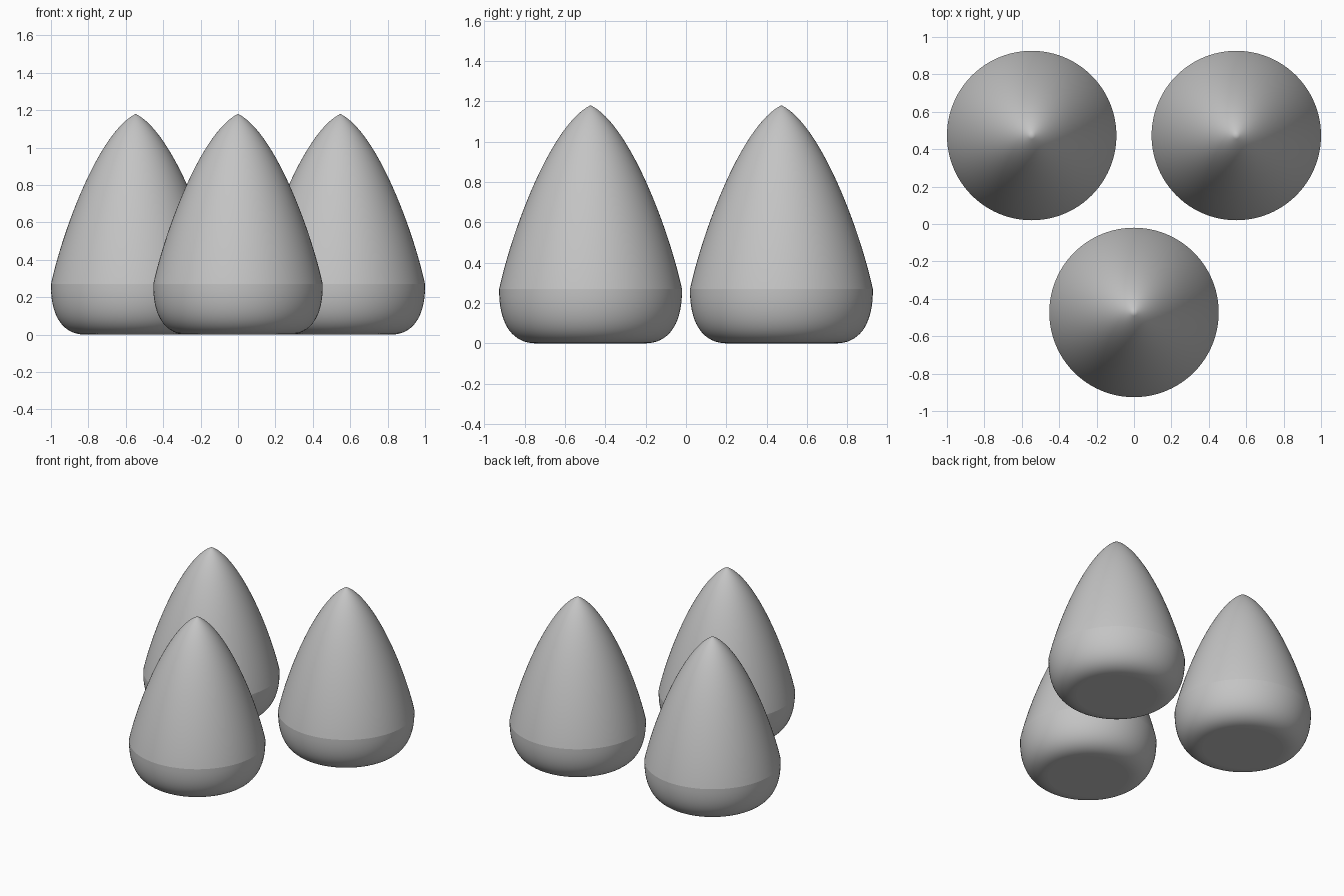
import bpy, bmesh, math
from mathutils import Vector
from mathutils.geometry import interpolate_bezier

if "Cube" in bpy.data.objects:
    bpy.data.objects.remove(bpy.data.objects["Cube"])

SEGMENTS = 96
grey = bpy.data.materials.new("plain grey")
grey.diffuse_color = (0.55, 0.55, 0.55, 1)
grey.use_nodes = True
grey.node_tree.nodes["Principled BSDF"].inputs["Base Color"].default_value = grey.diffuse_color


def curve(points, count):
    """Bezier through (radius, height) control points."""
    return [(p.x, p.y) for p in interpolate_bezier(*[Vector((r, z, 0)) for r, z in points], count)]


# Profile: rounded foot, then a bulging taper to the tip
foot = curve([(0.27, 0), (0.39, 0), (0.456, 0.10), (0.453, 0.27)], 18)
taper = curve([(0.453, 0.27), (0.39, 0.56), (0.195, 1.085), (0, 1.18)], 32)
profile = foot + taper[1:-1]
shoulder = len(foot) - 1


def make_cone(name, x, y):
    bm = bmesh.new()
    rings = []
    for r, z in profile:
        rings.append([bm.verts.new((r * math.cos(a), r * math.sin(a), z))
                      for a in (2 * math.pi * i / SEGMENTS for i in range(SEGMENTS))])
    tip = bm.verts.new((0, 0, 1.18))
    # Side walls and tip fan
    for i in range(SEGMENTS):
        j = (i + 1) % SEGMENTS
        for low, high in zip(rings, rings[1:]):
            bm.faces.new((low[i], low[j], high[j], high[i])).smooth = True
        bm.faces.new((rings[-1][i], rings[-1][j], tip)).smooth = True
    # Flat underside
    bm.faces.new(rings[0][::-1])
    # Crisp shoulder line and underside rim
    for ring in (rings[0], rings[shoulder]):
        for i in range(SEGMENTS):
            bm.edges.get((ring[i], ring[(i + 1) % SEGMENTS])).smooth = False
    mesh = bpy.data.meshes.new(name)
    bm.to_mesh(mesh)
    bm.free()
    mesh.materials.append(grey)
    obj = bpy.data.objects.new(name, mesh)
    obj.location = (x, y, 0)
    bpy.context.collection.objects.link(obj)


make_cone("front_cone", 0, -0.473)
make_cone("back_left_cone", -0.547, 0.473)
make_cone("back_right_cone", 0.547, 0.473)
